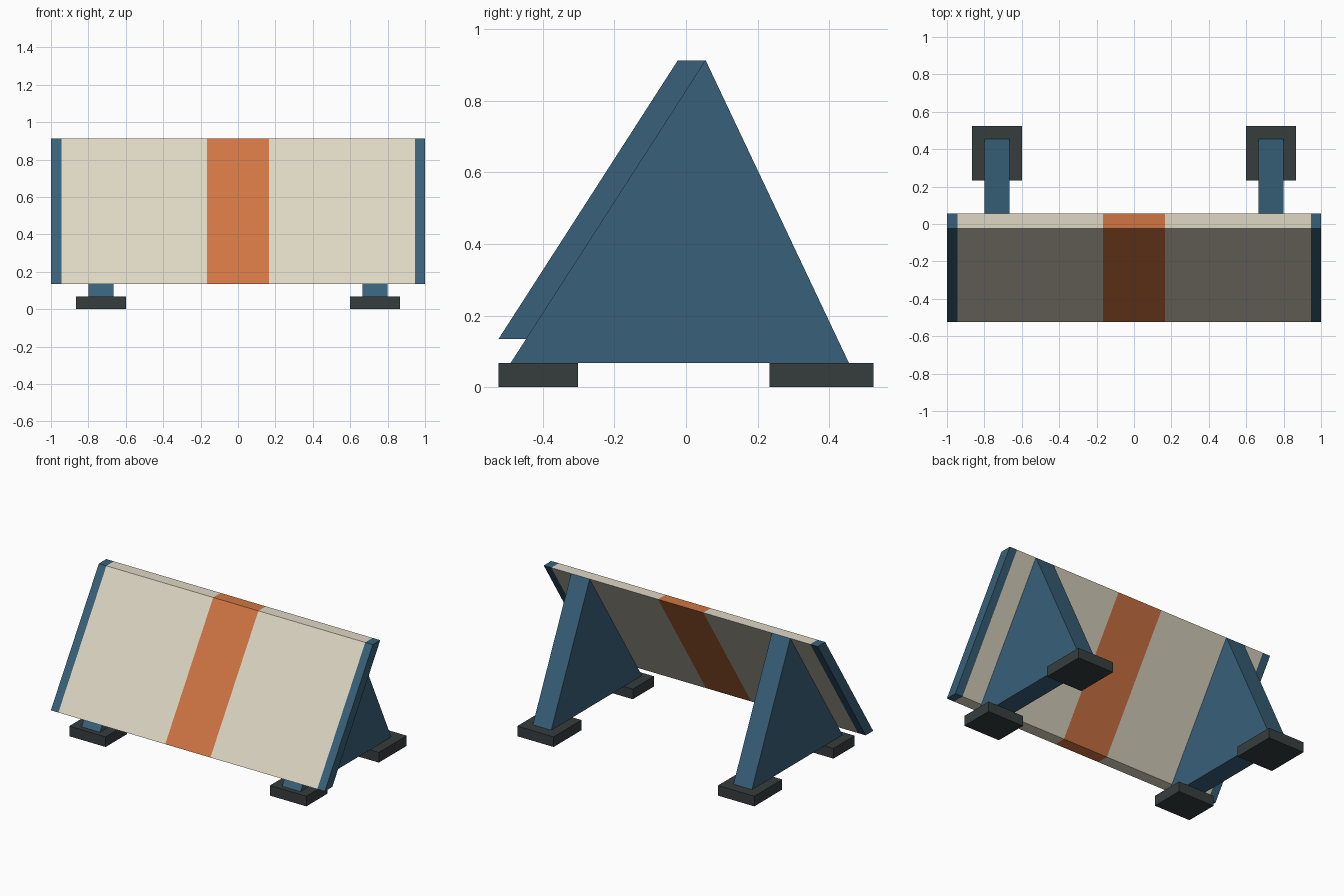
import bpy

if "Cube" in bpy.data.objects:
    bpy.data.objects.remove(bpy.data.objects["Cube"])


def material(name, rgb):
    m = bpy.data.materials.new(name)
    m.diffuse_color = (*rgb, 1)
    m.use_nodes = True
    m.node_tree.nodes["Principled BSDF"].inputs["Base Color"].default_value = m.diffuse_color
    return m


BLUE = material("blue", (0.04, 0.12, 0.195))
CREAM = material("cream", (0.73, 0.68, 0.55))
ORANGE = material("orange", (0.64, 0.18, 0.056))
RUBBER = material("dark_rubber", (0.037, 0.048, 0.048))


def prism(name, profile, x0, x1, mat):
    """Extrude a counter-clockwise (y, z) profile from x0 to x1."""
    n = len(profile)
    verts = [(x, y, z) for x in (x0, x1) for y, z in profile]
    faces = [tuple(reversed(range(n))), tuple(range(n, 2 * n))]
    faces += [(i, (i + 1) % n, (i + 1) % n + n, i + n) for i in range(n)]
    mesh = bpy.data.meshes.new(name)
    mesh.from_pydata(verts, [], faces)
    mesh.materials.append(mat)
    obj = bpy.data.objects.new(name, mesh)
    bpy.context.collection.objects.link(obj)
    return obj


def rect(y0, y1, z0, z1):
    return [(y0, z0), (y1, z0), (y1, z1), (y0, z1)]


# Leaning board, split into coloured strips
board = [(-0.523, 0.135), (-0.445, 0.135), (0.055, 0.912), (-0.023, 0.912)]
prism("centre_stripe", board, -0.165, 0.165, ORANGE)
for side, s in (("left", -1), ("right", 1)):
    def pair(a, b):
        return sorted((s * a, s * b))

    prism(side + "_board", board, *pair(0.165, 0.945), CREAM)
    prism(side + "_edge_trim", board, *pair(0.945, 1.0), BLUE)

    # Triangular support behind the board
    support = [(-0.49, 0.067), (0.455, 0.067), (0.055, 0.912)]
    prism(side + "_support", support, *pair(0.665, 0.8), BLUE)

    # Rubber feet
    prism(side + "_front_foot", rect(-0.523, -0.302, 0, 0.067), *pair(0.6, 0.865), RUBBER)
    prism(side + "_back_foot", rect(0.233, 0.523, 0, 0.067), *pair(0.6, 0.865), RUBBER)
